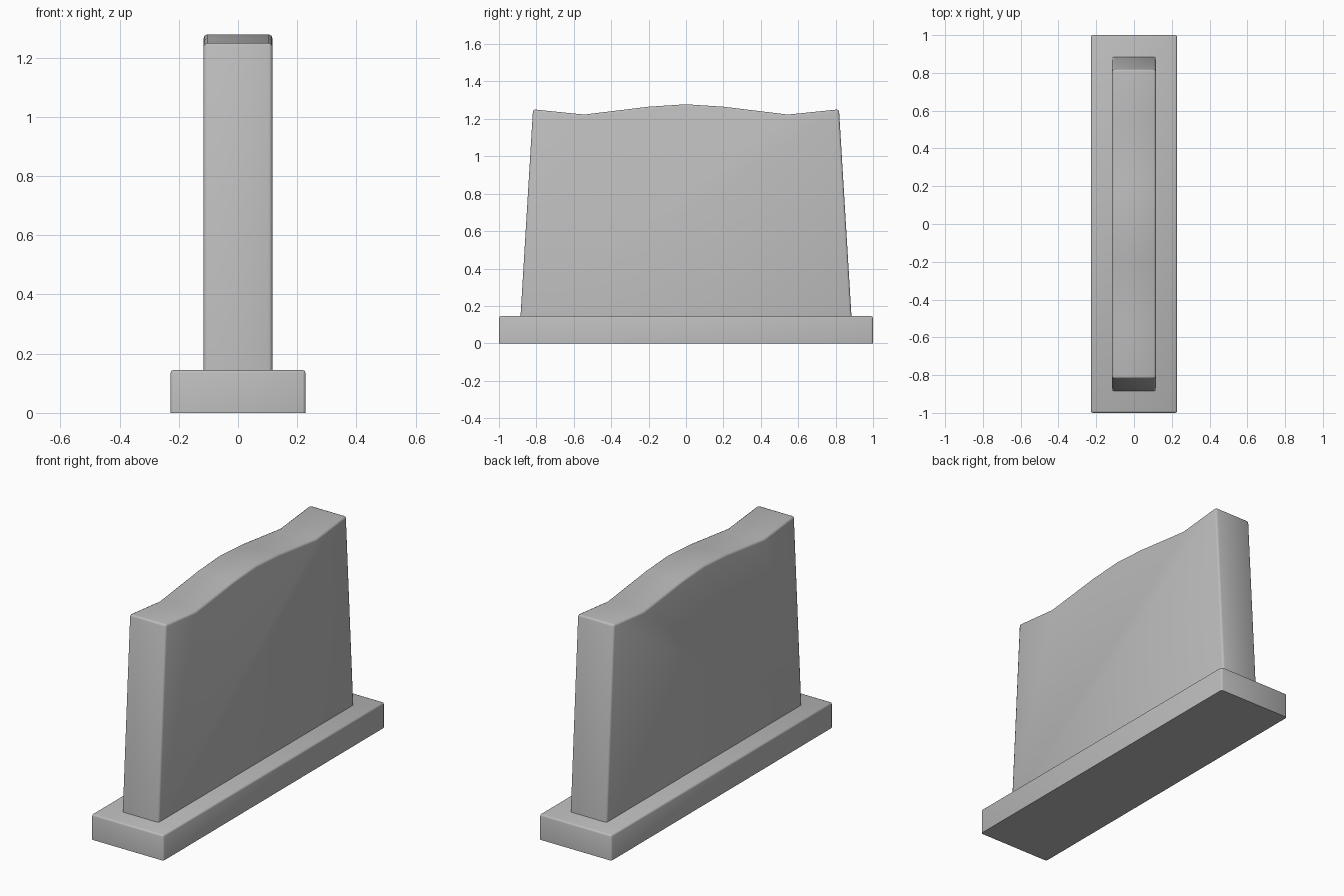
import bpy
import bmesh

cube = bpy.data.objects.get("Cube")
if cube:
    bpy.data.objects.remove(cube, do_unlink=True)

# Plain stone colour
stone = bpy.data.materials.new("grey stone")
stone.use_nodes = True
grey = (0.5, 0.5, 0.5, 1)
stone.diffuse_color = grey
stone.node_tree.nodes["Principled BSDF"].inputs["Base Color"].default_value = grey


def slab(name, profile, half_width, bevel):
    """Extrude a (y, z) outline across x, then soften every edge off the underside."""
    bm = bmesh.new()
    face = bm.faces.new([bm.verts.new((-half_width, y, z)) for y, z in profile])
    out = bmesh.ops.extrude_face_region(bm, geom=[face])
    moved = [v for v in out["geom"] if isinstance(v, bmesh.types.BMVert)]
    bmesh.ops.translate(bm, verts=moved, vec=(2 * half_width, 0, 0))
    bmesh.ops.recalc_face_normals(bm, faces=bm.faces)
    floor = min(z for y, z in profile)
    edges = [e for e in bm.edges
             if max(v.co.z for v in e.verts) > floor + 0.001
             and e.calc_face_angle() > 0.6]
    bmesh.ops.bevel(bm, geom=edges, offset=bevel, segments=2,
                    profile=0.5, affect='EDGES')
    mesh = bpy.data.meshes.new(name)
    bm.to_mesh(mesh)
    bm.free()
    mesh.materials.append(stone)
    obj = bpy.data.objects.new(name, mesh)
    bpy.context.collection.objects.link(obj)
    bpy.ops.object.select_all(action='DESELECT')
    obj.select_set(True)
    bpy.context.view_layer.objects.active = obj
    bpy.ops.object.shade_smooth_by_angle(angle=1.05)


# Plinth
slab("base_plinth", [(-1, 0), (1, 0), (1, 0.145), (-1, 0.145)], 0.228, 0.01)

# Tapered upright stone with a wavy crest, mirrored front to back
half = [(0.885, 0.14), (0.818, 1.251), (0.545, 1.223), (0.2, 1.265)]
outline = half + [(0, 1.278)] + [(-y, z) for y, z in reversed(half)]
slab("upright_stone", outline, 0.116, 0.012)
